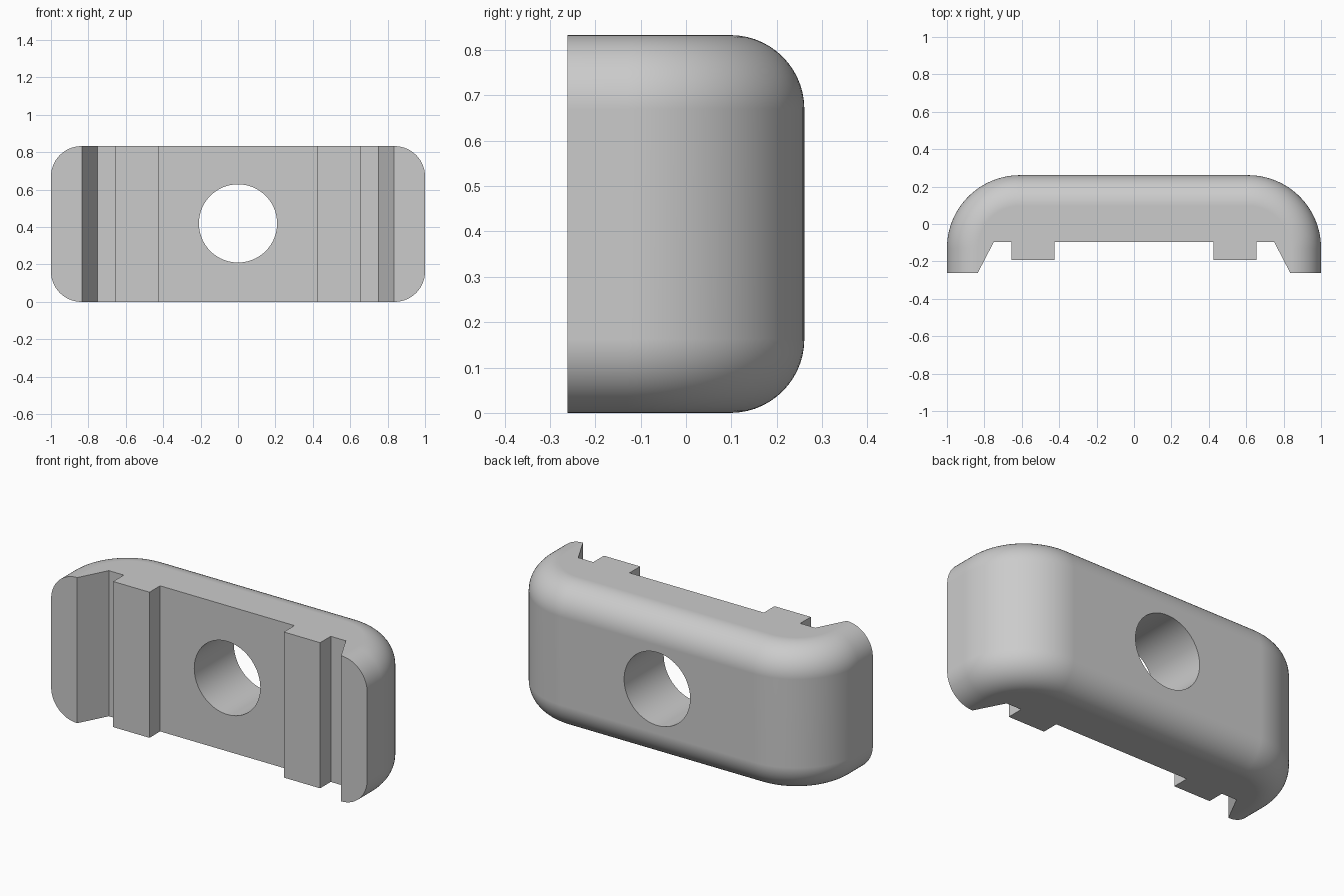
import bpy
import bmesh
import math

HEIGHT, FRONT, BACK = 0.833, -0.261, 0.261
FILLET, CORNER = 0.163, 0.39
STEPS = 14          # segments in each end fillet
ARC = 24            # segments in each plan-view corner

if "Cube" in bpy.data.objects:
    bpy.data.objects.remove(bpy.data.objects["Cube"], do_unlink=True)

grey = bpy.data.materials.new("light grey")
grey.use_nodes = True
colour = (0.6, 0.6, 0.6, 1)
grey.diffuse_color = colour
grey.node_tree.nodes["Principled BSDF"].inputs["Base Color"].default_value = colour

# Right half of the front side: recess, rib, groove and foot
FRONT_HALF = [(0.425, -0.097), (0.425, -0.193), (0.655, -0.193),
              (0.655, -0.097), (0.75, -0.097), (0.835, FRONT)]


def section(inset):
    """Plan outline with the rounded outer wall moved inward by inset."""
    radius = CORNER - inset
    outer = [(1 - inset, FRONT)]
    for i in range(ARC + 1):
        a = math.pi / 2 * i / ARC
        outer.append((1 - CORNER + radius * math.cos(a),
                      BACK - CORNER + radius * math.sin(a)))
    half = FRONT_HALF + outer
    return half + [(-x, y) for x, y in reversed(half)]


# Body: sections stacked along z, shrinking through the end fillets
levels = []
for i in range(STEPS + 1):
    a = math.pi / 2 * i / STEPS
    levels.append((FILLET * (1 - math.cos(a)), FILLET * (1 - math.sin(a))))
levels += [(HEIGHT - z, inset) for z, inset in reversed(levels)]

bm = bmesh.new()
rings = [[bm.verts.new((x, y, z)) for x, y in section(inset)]
         for z, inset in levels]
for low, high in zip(rings, rings[1:]):
    for i in range(len(low)):
        j = (i + 1) % len(low)
        bm.faces.new((low[i], low[j], high[j], high[i]))
bm.faces.new(rings[0][::-1])
bm.faces.new(rings[-1])
bmesh.ops.recalc_face_normals(bm, faces=bm.faces)
bm.normal_update()

# Merge the flat front strips into whole faces
flat = [e for e in bm.edges if e.calc_face_angle(1) < 0.001]
bmesh.ops.dissolve_edges(bm, edges=flat, use_verts=True)
mesh = bpy.data.meshes.new("clamp_body")
bm.to_mesh(mesh)
bm.free()
body = bpy.data.objects.new("clamp_body", mesh)
bpy.context.collection.objects.link(body)
mesh.materials.append(grey)

# Round through hole
bpy.ops.mesh.primitive_cylinder_add(vertices=96, radius=0.209, depth=1,
                                    location=(0, 0, HEIGHT / 2 + 0.003),
                                    rotation=(math.pi / 2, 0, 0))
cutter = bpy.context.object
cutter.name = "hole_cutter"
cutter.hide_render = True
cutter.data.materials.append(grey)
hole = body.modifiers.new("hole", 'BOOLEAN')
hole.operation = 'DIFFERENCE'
hole.solver = 'EXACT'
hole.object = cutter
bpy.ops.object.select_all(action='DESELECT')
body.select_set(True)
bpy.context.view_layer.objects.active = body
bpy.ops.object.modifier_apply(modifier="hole")
bpy.data.objects.remove(cutter, do_unlink=True)

# Smooth fillets, crisp edges
bpy.ops.object.shade_smooth_by_angle(angle=math.radians(30))
weighted = body.modifiers.new("weighted_normals", 'WEIGHTED_NORMAL')
weighted.keep_sharp = True
